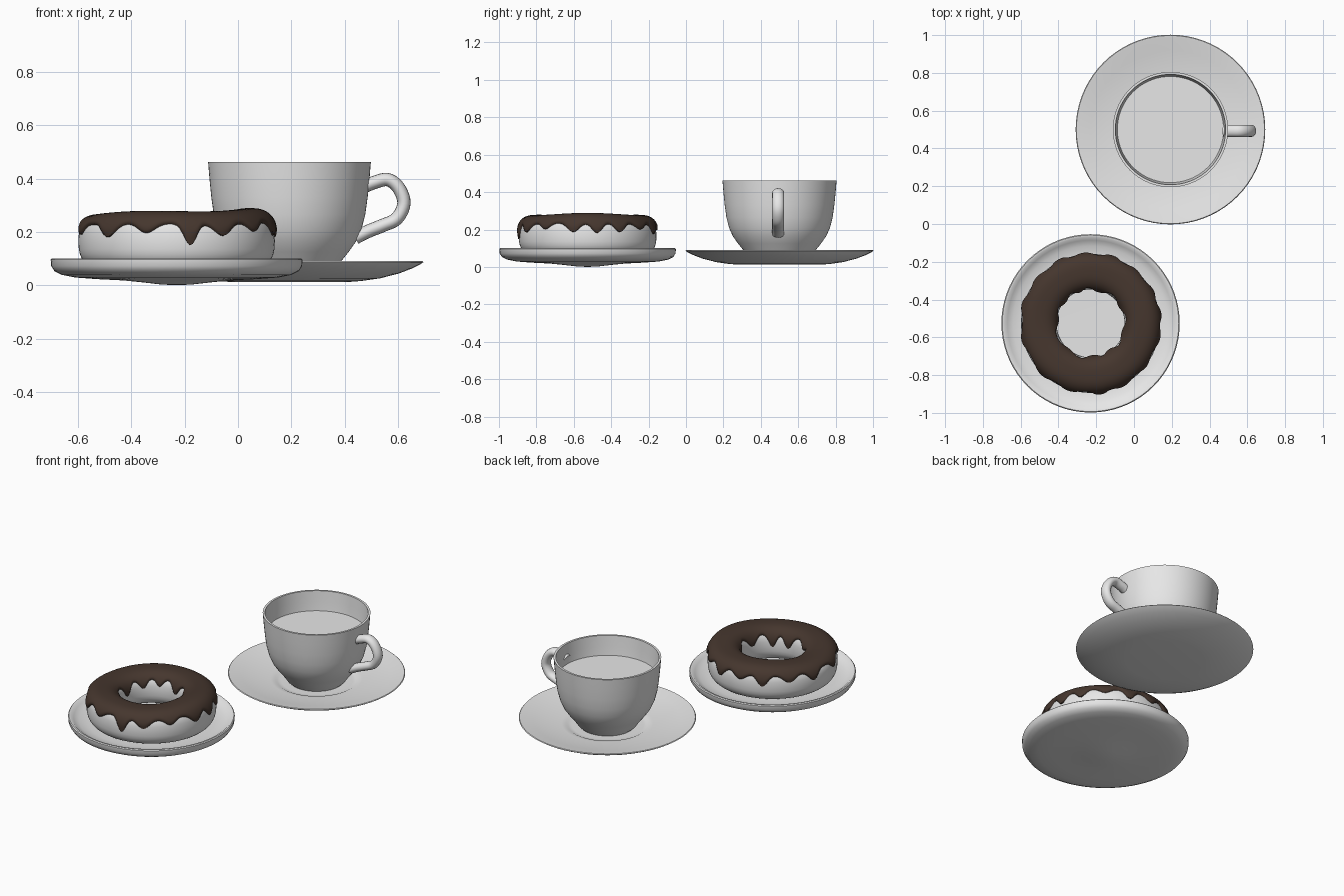
import bpy, bmesh, math
from mathutils import Vector

if "Cube" in bpy.data.objects:
    bpy.data.objects.remove(bpy.data.objects["Cube"])

def material(name, col):
    m = bpy.data.materials.new(name)
    m.diffuse_color = (*col, 1)
    m.use_nodes = True
    m.node_tree.nodes["Principled BSDF"].inputs["Base Color"].default_value = m.diffuse_color
    return m

white = material("white_ceramic", (0.8, 0.8, 0.8))
brown = material("chocolate", (0.06, 0.037, 0.027))

def finish(name, bm, mat, angle=40):
    bmesh.ops.recalc_face_normals(bm, faces=bm.faces)
    me = bpy.data.meshes.new(name)
    bm.to_mesh(me)
    bm.free()
    ob = bpy.data.objects.new(name, me)
    bpy.context.collection.objects.link(ob)
    me.materials.append(mat)
    bpy.ops.object.select_all(action='DESELECT')
    ob.select_set(True)
    bpy.context.view_layer.objects.active = ob
    bpy.ops.object.shade_smooth_by_angle(angle=math.radians(angle))
    return ob

def skin(bm, rings, close_rings=False, close_pts=True):
    """Bridge equal-length rings of points with quads."""
    vs = [[bm.verts.new(p) for p in r] for r in rings]
    n, m = len(vs), len(vs[0])
    for i in range(n if close_rings else n - 1):
        for j in range(m if close_pts else m - 1):
            a, b = vs[i], vs[(i + 1) % n]
            k = (j + 1) % m
            bm.faces.new((a[j], a[k], b[k], b[j]))
    return vs

def lathe(name, profile, cx, cy, seg=72):
    bm = bmesh.new()
    rings = [[(cx + r * math.cos(2 * math.pi * j / seg), cy + r * math.sin(2 * math.pi * j / seg), z)
              for j in range(seg)] for r, z in profile]
    skin(bm, rings)
    bmesh.ops.remove_doubles(bm, verts=bm.verts, dist=1e-5)
    return finish(name, bm, white)

# Cup with saucer
CX, CY = 0.193, 0.5
lathe("saucer", [(0, .012), (.22, .012), (.27, .016), (.34, .026), (.41, .044), (.46, .063), (.49, .078),
                 (.502, .086), (.498, .09), (.485, .088), (.42, .074), (.34, .06), (.26, .051), (.235, .049),
                 (.222, .042), (.2, .04), (0, .04)], CX, CY)
lathe("cup", [(0, .041), (.155, .041), (.17, .055), (.192, .088), (.222, .125), (.25, .165), (.27, .21),
              (.284, .265), (.293, .33), (.3, .4), (.305, .462), (.292, .462), (.287, .4), (.28, .33),
              (.27, .265), (.255, .21), (.235, .165), (.205, .125), (.15, .09), (0, .08)], CX, CY)
lathe("drink_surface", [(0, .342), (.283, .342), (.281, .336), (0, .336)], CX, CY)

# Handle: elliptical section swept along a smoothed path
path = [Vector((x, z)) for x, z in [(.478, .372), (.505, .383), (.56, .396), (.602, .365), (.622, .307),
                                    (.595, .25), (.545, .225), (.49, .203), (.44, .178)]]
def catmull(p, i, t):
    a, b, c, d = (p[min(max(i + k, 0), len(p) - 1)] for k in (-1, 0, 1, 2))
    return .5 * (2 * b + (c - a) * t + (2 * a - 5 * b + 4 * c - d) * t * t + (3 * b - a - 3 * c + d) * t ** 3)
pts = [catmull(path, i, k / 5) for i in range(len(path) - 1) for k in range(5)] + [path[-1]]
rings = []
for i, p in enumerate(pts):
    d = (pts[min(i + 1, len(pts) - 1)] - pts[max(i - 1, 0)]).normalized()
    n = Vector((-d.y, d.x))
    rings.append([(p.x + n.x * .025 * math.cos(a), .493 + .032 * math.sin(a), p.y + n.y * .025 * math.cos(a))
                  for a in [2 * math.pi * j / 16 for j in range(16)]])
bm = bmesh.new()
vs = skin(bm, rings)
bm.faces.new(vs[0])
bm.faces.new(vs[-1])
finish("cup_handle", bm, white)

# Doughnut plate
DX, DY = -0.23, -0.526
lathe("dessert_plate", [(0, 0), (.06, .003), (.13, .011), (.2, .018), (.3, .023), (.38, .029), (.43, .039),
                        (.458, .053), (.47, .072), (.472, .096), (.467, .101), (.456, .1), (.44, .086),
                        (.41, .072), (.36, .064), (.3, .062), (0, .062)], DX, DY)

# Doughnut: rounded-square ring section
R, A, B, ZC, P = .274, .094, .1, .165, .75
def power(v, e):
    return math.copysign(abs(v) ** e, v)

def ring_point(th, ph, off):
    c, s = math.cos(ph), math.sin(ph)
    bump = max(0, s) * (.007 * math.cos(th) + .004 * math.cos(3 * th))
    r = R + (A + off) * power(c, P)
    z = ZC + (B + off) * power(s, P) + bump
    return (DX + r * math.cos(th), DY + r * math.sin(th), z)

bm = bmesh.new()
N = 96
skin(bm, [[ring_point(2 * math.pi * i / N, 2 * math.pi * j / 32, 0) for j in range(32)] for i in range(N)], True)
finish("doughnut", bm, white)

# Icing: drips given as (angle in degrees, depth, width in degrees)
OUTER = [(-166, .04, 6), (-134, .05, 7), (-108, .035, 7), (-82, .08, 5), (-62, .045, 7), (-38, .03, 6),
         (-12, .045, 7), (8, .05, 6), (28, .045, 6), (50, .03, 7), (72, .055, 6), (95, .035, 7),
         (116, .06, 6), (140, .04, 7), (164, .055, 6)]
INNER = [(175, .07, 10), (-85, .07, 10), (-55, .07, 9), (-130, .03, 12), (-15, .05, 12), (30, .04, 10),
         (75, .06, 10), (110, .04, 8), (140, .05, 9)]
def hem(th, drips, base):
    deg = math.degrees(th)
    z = base
    for a, depth, w in drips:
        d = (deg - a + 180) % 360 - 180
        z -= depth * math.exp(-(d / w) ** 2)
    return math.asin(power((z - ZC) / B, 1 / P))

bm = bmesh.new()
N, M = 192, 28
rings = []
for i in range(N):
    th = 2 * math.pi * i / N
    p0, p1 = hem(th, OUTER, .23), math.pi - hem(th, INNER, .235)
    phis = [p0 + (p1 - p0) * j / M for j in range(M + 1)]
    ring = [ring_point(th, p0, -.006)]
    for j, ph in enumerate(phis):
        edge = min(j, M - j)
        ring.append(ring_point(th, ph, (.007, .011, .013)[min(edge, 2)]))
    ring.append(ring_point(th, p1, -.006))
    rings.append(ring)
skin(bm, rings, True, False)
finish("chocolate_icing", bm, brown, 60)
